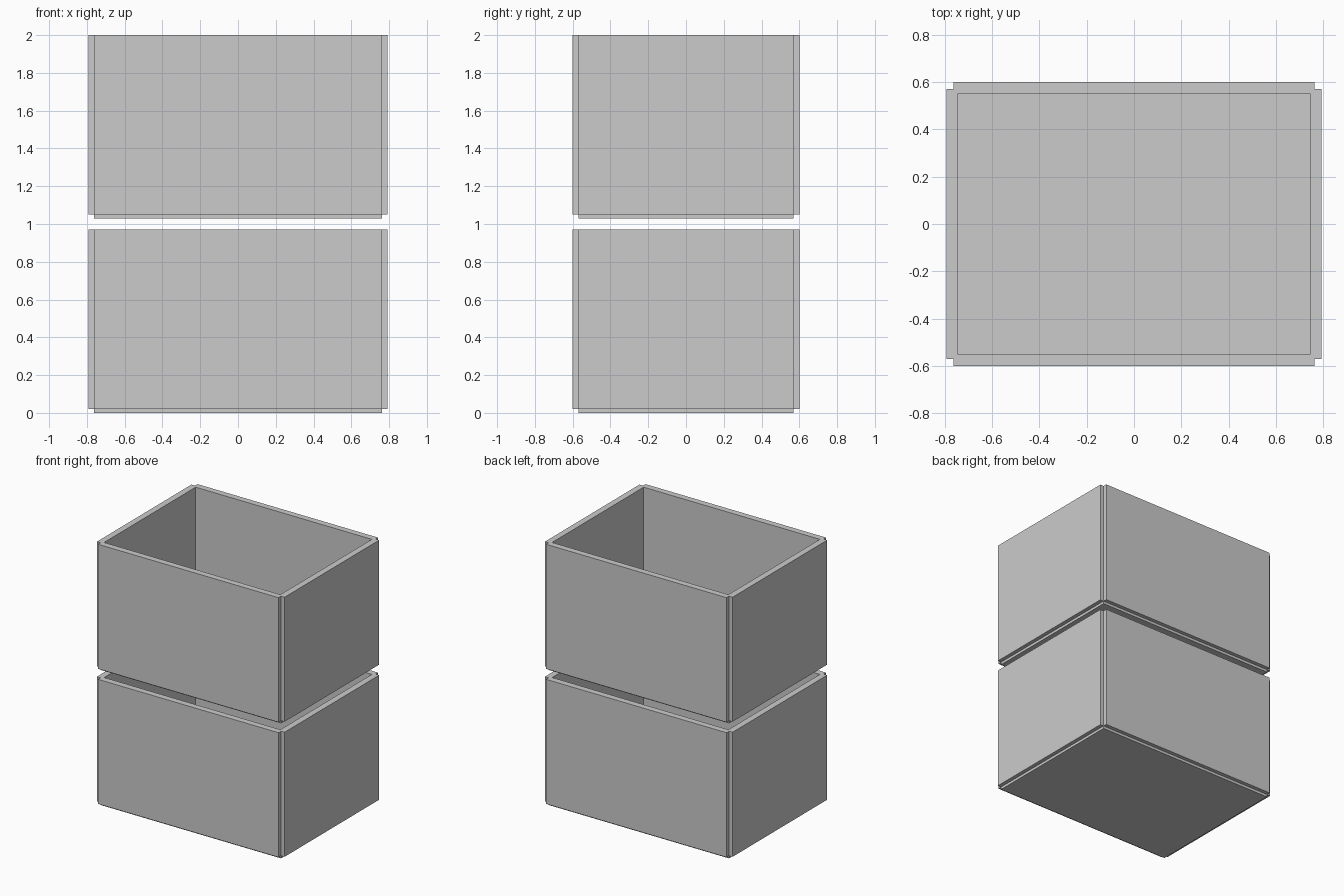
import bpy, bmesh
from mathutils import Matrix

if "Cube" in bpy.data.objects:
    bpy.data.objects.remove(bpy.data.objects["Cube"])

CORE_X, CORE_Y, HEIGHT = 0.762, 0.57, 0.97   # inner core half sizes and bin height
PANEL, RIM = 0.03, 0.026                     # side panel relief, core wall thickness
LIP, FLOOR = 0.02, 0.05                      # foot height, inside floor height


def open_bin(name, z):
    bm = bmesh.new()
    size = Matrix.Diagonal((CORE_X * 2, CORE_Y * 2, HEIGHT, 1))
    bmesh.ops.create_cube(bm, size=1, matrix=Matrix.Translation((0, 0, HEIGHT / 2)) @ size)

    # foot line around the core
    bmesh.ops.bisect_plane(bm, geom=bm.verts[:] + bm.edges[:] + bm.faces[:],
                           plane_co=(0, 0, LIP), plane_no=(0, 0, 1))
    bm.normal_update()
    sides = [f for f in bm.faces
             if abs(f.normal.z) < 0.1 and f.calc_center_median().z > LIP]
    top = next(f for f in bm.faces if f.normal.z > 0.9)

    # hollow interior
    bmesh.ops.inset_region(bm, faces=[top], thickness=RIM)
    floor = bmesh.ops.extrude_discrete_faces(bm, faces=[top])["faces"][0]
    for v in floor.verts:
        v.co.z = FLOOR

    # raised panels on the four sides, leaving notched corners
    for side in sides:
        normal = side.normal.copy()
        panel = bmesh.ops.extrude_discrete_faces(bm, faces=[side])["faces"][0]
        bmesh.ops.translate(bm, verts=panel.verts[:], vec=normal * PANEL)

    bmesh.ops.recalc_face_normals(bm, faces=bm.faces[:])
    mesh = bpy.data.meshes.new(name)
    bm.to_mesh(mesh)
    bm.free()
    obj = bpy.data.objects.new(name, mesh)
    obj.location.z = z
    bpy.context.collection.objects.link(obj)


# two identical bins, one above the other
open_bin("lower_bin", 0)
open_bin("upper_bin", 2 - HEIGHT)
